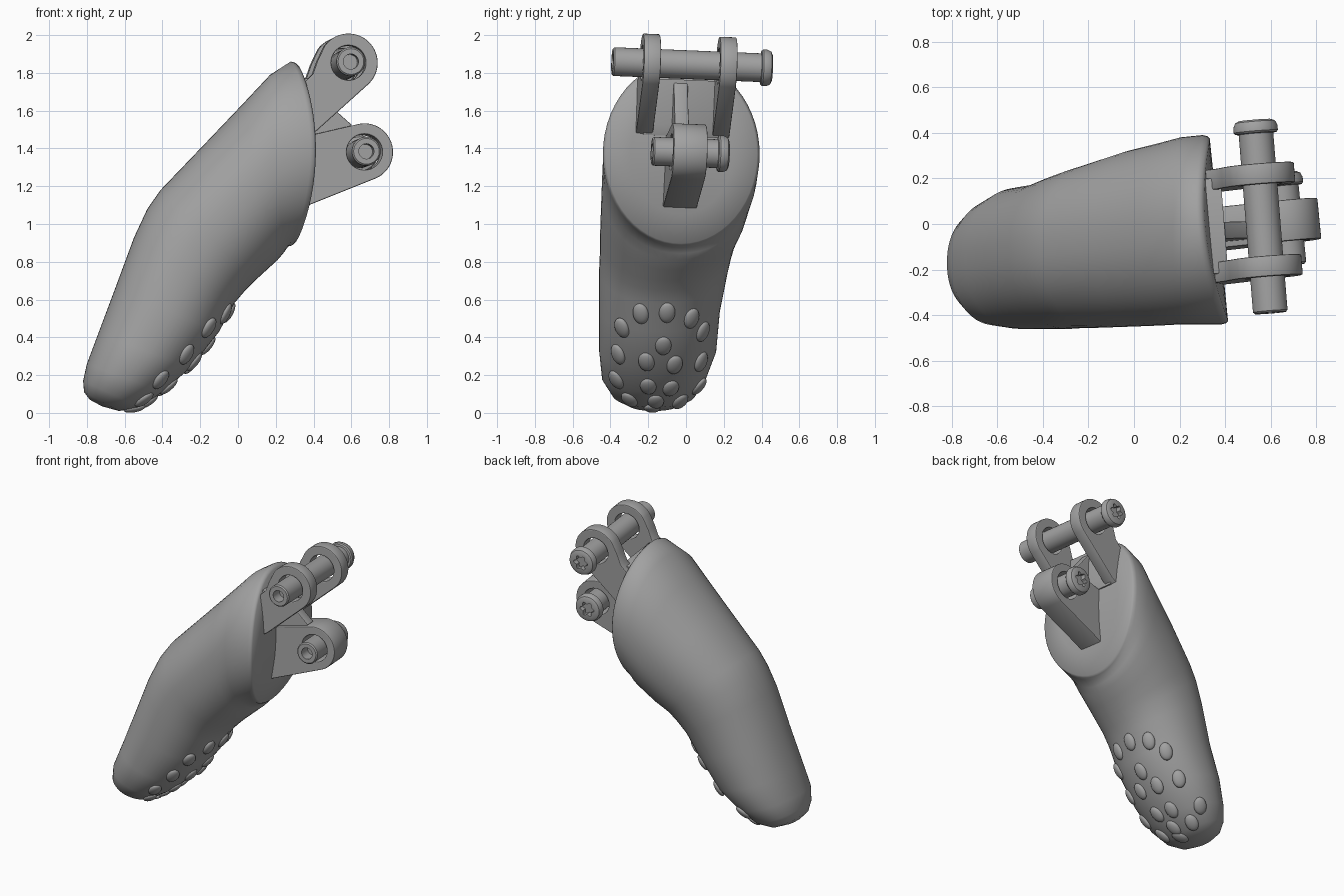
import bpy, bmesh, math
from mathutils import Vector, Matrix
from mathutils.bvhtree import BVHTree

cube = bpy.data.objects.get("Cube")
if cube:
    bpy.data.objects.remove(cube)

grey = bpy.data.materials.new("mid grey")
grey.use_nodes = True
GREY = (0.36, 0.36, 0.36, 1)
grey.diffuse_color = GREY
grey.node_tree.nodes["Principled BSDF"].inputs["Base Color"].default_value = GREY


def add_mesh(name, mesh, angle=35):
    obj = bpy.data.objects.new(name, mesh)
    bpy.context.scene.collection.objects.link(obj)
    mesh.materials.clear()
    mesh.materials.append(grey)
    bpy.ops.object.select_all(action='DESELECT')
    obj.select_set(True)
    bpy.context.view_layer.objects.active = obj
    bpy.ops.object.shade_smooth_by_angle(angle=math.radians(angle))
    return obj


def loft(name, rings, angle=35):
    """Skin a list of equal-length point rings and cap both ends."""
    bm = bmesh.new()
    loops = [[bm.verts.new(p) for p in ring] for ring in rings]
    n = len(loops[0])
    for a, b in zip(loops, loops[1:]):
        for i in range(n):
            j = (i + 1) % n
            bm.faces.new((a[i], a[j], b[j], b[i]))
    bm.faces.new(loops[0])
    bm.faces.new(loops[-1])
    bmesh.ops.recalc_face_normals(bm, faces=bm.faces)
    mesh = bpy.data.meshes.new(name)
    bm.to_mesh(mesh)
    bm.free()
    return add_mesh(name, mesh, angle)


def angles(n):
    return [2 * math.pi * i / n for i in range(n)]


def soft(v):
    """Slightly squared ellipse coordinate."""
    return math.copysign(abs(v) ** 0.93, v)


# Finger shell: top x/z, bottom x/z, middle y, half width
stations = [
    (-.785, .07, -.72, .035, -.17, .06), (-.815, .11, -.63, .01, -.17, .15),
    (-.82, .17, -.52, .03, -.17, .22), (-.80, .26, -.40, .11, -.17, .275),
    (-.74, .42, -.25, .24, -.15, .31), (-.65, .66, -.10, .43, -.14, .32),
    (-.55, .93, -.02, .58, -.12, .34), (-.48, 1.08, .04, .65, -.105, .35),
    (-.41, 1.18, .09, .70, -.095, .36), (-.18, 1.42, .15, .755, -.065, .385),
    (.02, 1.63, .21, .81, -.045, .40), (.17, 1.79, .24, .845, -.03, .41),
]
SIDES = 56
rings = []
for tx, tz, bx, bz, yc, hw in stations:
    top, low = Vector((tx, yc, tz)), Vector((bx, yc, bz))
    rings.append([(top + low) / 2 + (top - low) / 2 * soft(math.cos(t))
                  + Vector((0, hw * soft(math.sin(t)), 0)) for t in angles(SIDES)])


# Gently bowed end face with a rounded rim
def face_x(y, z):
    return .37 - .1 * y - .3 * (z - 1.4) ** 2


for scale, back in ((1, .03), (.988, .01), (.965, 0), (.65, 0), (.3, 0), (.05, 0)):
    ring = []
    for t in angles(SIDES):
        y = -.025 + .415 * scale * math.sin(t)
        z = 1.37 + .49 * scale * math.cos(t)
        ring.append(Vector((face_x(y, z) - back, y, z)))
    rings.append(ring)
shell = loft("finger_shell", rings, 50)

# Grip nubs on the pad, set on the shell surface: y, z
nubs = [(-.24, .525), (-.10, .53), (.03, .50), (.09, .43), (-.34, .45), (-.12, .355),
        (-.36, .31), (-.21, .27), (-.06, .255), (.08, .27), (-.37, .175), (-.20, .14),
        (-.08, .13), (.07, .14), (-.30, .07), (-.16, .06), (-.03, .06), (-.18, .025)]
tree = BVHTree.FromPolygons([v.co for v in shell.data.vertices],
                            [p.vertices for p in shell.data.polygons])
bm = bmesh.new()
for y, z in nubs:
    hit, normal, _, _ = tree.ray_cast(Vector((2, y, z)), Vector((-1, 0, 0)))
    if hit is None:
        continue
    along = Vector((.5, (y + .14) * 1.2, .8))
    along = (along - normal * along.dot(normal)).normalized()
    side = normal.cross(along)
    frame = Matrix((along * .06, side * .043, normal * .022)).transposed().to_4x4()
    frame.translation = hit
    bmesh.ops.create_uvsphere(bm, u_segments=20, v_segments=10, radius=1, matrix=frame)
mesh = bpy.data.meshes.new("grip_nubs")
bm.to_mesh(mesh)
bm.free()
add_mesh("grip_nubs", mesh, 60)


# Hinge plates: filled outlines across the hinge axis
def axis_frame(start, end, y):
    """Frame on the pin line at the given y: local Z along the axis, local Y up."""
    axis = (start - end).normalized()
    up = (Vector((0, 0, 1)) - axis * axis.z).normalized()
    frame = Matrix((up.cross(axis), up, axis)).transposed().to_4x4()
    frame.translation = start.lerp(end, (y - start.y) / (end.y - start.y))
    return frame


def plate(name, frame, outline, thickness, hole=0):
    curve = bpy.data.curves.new(name, 'CURVE')
    curve.dimensions = '2D'
    curve.fill_mode = 'BOTH'
    curve.extrude = thickness / 2 - .006
    curve.bevel_depth = .006
    curve.bevel_resolution = 1
    curve.offset = -.006
    loops = [outline]
    if hole:
        loops.append([(hole * math.cos(t), hole * math.sin(t)) for t in angles(32)])
    for pts in loops:
        spline = curve.splines.new('POLY')
        spline.points.add(len(pts) - 1)
        for point, (x, y) in zip(spline.points, pts):
            point.co = (x, y, 0, 1)
        spline.use_cyclic_u = True
    temp = bpy.data.objects.new(name + "_outline", curve)
    bpy.context.scene.collection.objects.link(temp)
    bpy.context.view_layer.update()
    mesh = bpy.data.meshes.new_from_object(temp.evaluated_get(bpy.context.evaluated_depsgraph_get()))
    bpy.data.objects.remove(temp)
    mesh.transform(frame)
    return add_mesh(name, mesh)


def arc(radius, start, end, n=26):
    steps = [math.radians(start + (end - start) * i / n) for i in range(n + 1)]
    return [(radius * math.cos(t), radius * math.sin(t)) for t in steps]


upper = (Vector((.598, -.39, 1.86)), Vector((.53, .455, 1.825)))
lower = (Vector((.68, -.18, 1.385)), Vector((.64, .225, 1.37)))

upper_outline = arc(.155, 145, -45) + [(-.17, -.36), (-.32, -.44), (-.34, -.12),
                                       (-.24, -.11), (-.19, -.06), (-.165, .01)]
for side, y in (("right", -.19), ("left", .215)):
    plate("upper_lug_" + side, axis_frame(*upper, y), upper_outline, .09, .092)
lower_outline = arc(.152, 98, -68) + [(-.28, -.275), (-.37, -.31), (-.37, .07), (-.24, .10)]
plate("lower_lug", axis_frame(*lower, .01), lower_outline, .18, .095)

# Web and centre gusset joining the lugs to the end face
web_outline = [(-.32, -.08), (-.17, -.08), (-.17, -.32), (-.19, -.38), (-.32, -.38)]
plate("lug_web", axis_frame(*upper, .012), web_outline, .42)
gusset_outline = [(-.28, -.10), (-.17, -.10), (-.06, -.24), (.03, -.32), (-.06, -.42), (-.28, -.45)]
plate("centre_gusset", axis_frame(*upper, -.01), gusset_outline, .075)


# Hinge pins: turned profile with a round socket and a lobed drive recess
def pin(name, start, end):
    length = (end - start).length
    frame = axis_frame(start, end, start.y)
    profile = [(.04, .08, 0), (.04, 0, 0), (.068, 0, 0), (.076, .008, 0),
               (.076, length - .06, 0), (.09, length - .058, 0), (.097, length - .05, 0),
               (.097, length - .028, 0), (.088, length - .008, 0), (.072, length, 0),
               (.045, length, .2), (.045, length - .035, .2)]
    loft(name, [[frame @ Vector((r * (1 + lobe * math.cos(6 * t)) * math.cos(t),
                                 r * (1 + lobe * math.cos(6 * t)) * math.sin(t), -d))
                 for t in angles(48)] for r, d, lobe in profile])


pin("upper_pin", *upper)
pin("lower_pin", *lower)
